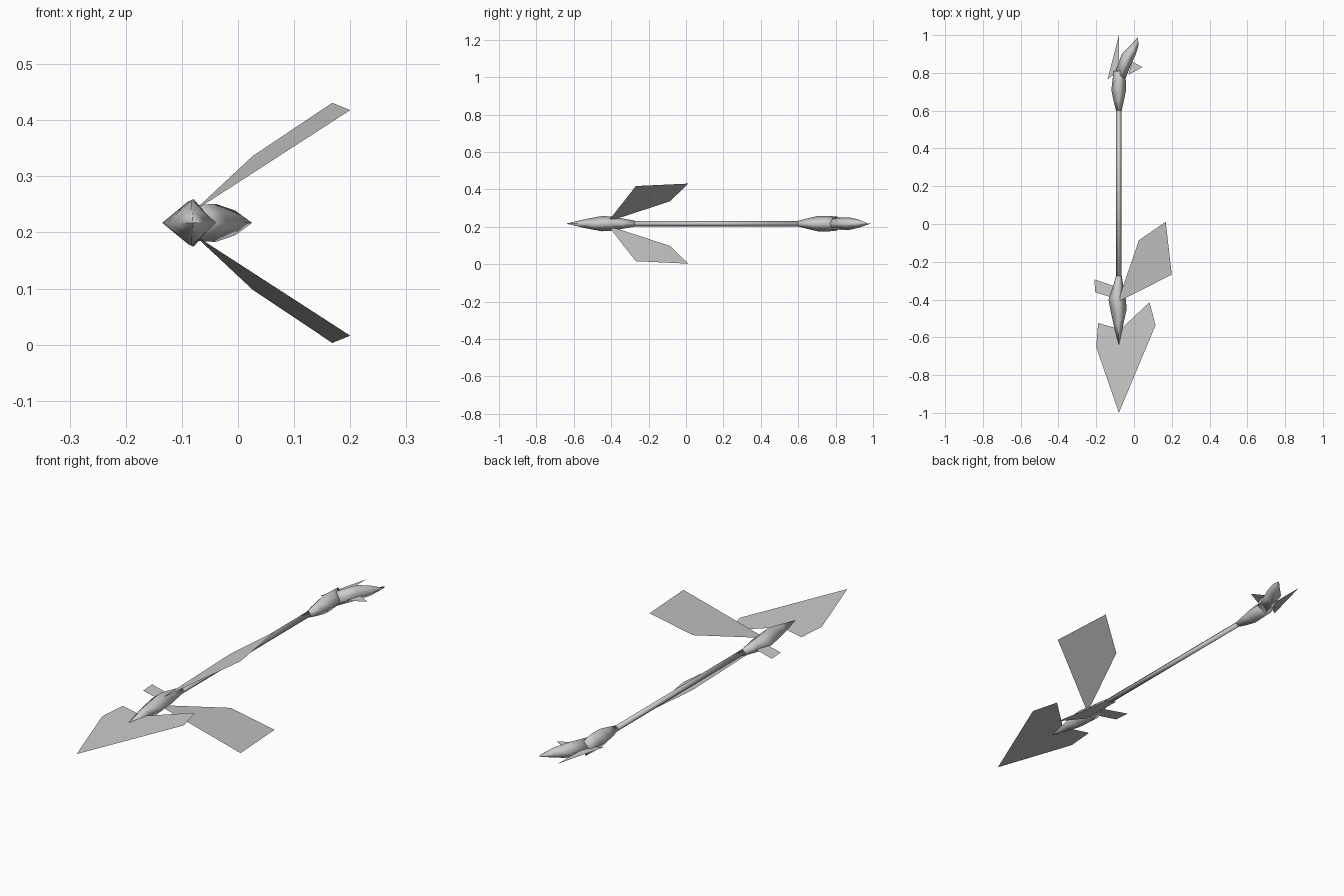
import bpy
from mathutils import Vector

cube = bpy.data.objects.get("Cube")
if cube:
    bpy.data.objects.remove(cube, do_unlink=True)

AX, AZ = -0.08, 0.217  # long axis of the weapon

steel = bpy.data.materials.new("grey_steel")
steel.use_nodes = True
GREY = (0.6, 0.6, 0.6, 1)
steel.diffuse_color = GREY
steel.node_tree.nodes["Principled BSDF"].inputs["Base Color"].default_value = GREY


def add(name, verts, faces, smooth=False):
    mesh = bpy.data.meshes.new(name)
    mesh.from_pydata(verts, [], faces)
    mesh.materials.append(steel)
    mesh.polygons.foreach_set("use_smooth", [smooth] * len(mesh.polygons))
    mesh.update()
    obj = bpy.data.objects.new(name, mesh)
    bpy.context.collection.objects.link(obj)
    return obj


def loft(name, stations):
    """Diamond sections: right point, left point (x, y) and half height."""
    verts, faces = [], []
    for xa, ya, xb, yb, h in stations:
        a, b = Vector((xa, ya, AZ)), Vector((xb, yb, AZ))
        mid, up = (a + b) / 2, Vector((0, 0, h))
        verts += [a, mid + up, b, mid - up]
    for s in range(0, len(verts) - 4, 4):
        for i in range(4):
            j = (i + 1) % 4
            faces.append((s + i, s + 4 + i, s + 4 + j, s + j))
    last = len(verts) - 4
    faces += [(0, 1, 2, 3), (last + 3, last + 2, last + 1, last)]
    return add(name, verts, faces, True)


def spindle(name, rings):
    return loft(name, [(AX - l, y, AX + r, y, h) for y, l, r, h in rings])


def plate(name, outline):
    """Paper-thin horizontal blade in the middle plane."""
    return add(name, [(x, y, AZ) for x, y in outline], [range(len(outline))])


# Handle and the two swollen ends
spindle("shaft", [(-0.3, .014, .014, .015), (0.62, .014, .014, .015)])
spindle("front_head", [(-0.637, .001, .001, .001), (-0.53, .029, .024, .026),
                       (-0.45, .046, .041, .041), (-0.40, .055, .037, .038),
                       (-0.34, .034, .026, .028), (-0.275, .015, .015, .016)])
spindle("rear_bulb", [(0.6, .015, .015, .015), (0.66, .03, .028, .031),
                      (0.71, .04, .038, .042), (0.76, .034, .037, .042),
                      (0.81, .028, .024, .037)])

# Curved claw at the rear
loft("rear_claw", [(-.1, .80, -.045, .77, .032), (-.065, .90, -.015, .845, .034),
                   (-.02, .945, .01, .9, .022), (.02, .988, .025, .95, .002)])

# Flat blades
plate("front_blade", [(AX, -1), (.114, -.536), (.082, -.414), (-.06, -.547),
                      (AX, -.555), (-.19, -.525), (-.2, -.652)])
plate("side_fin", [(-.21, -.293), (-.205, -.362), (AX, -.4), (AX, -.337)])
plate("rear_spike", [(-.14, .766), (AX, .81), (AX, 1)])
plate("rear_thorn", [(-.03, .79), (.045, .83), (-.01, .86)])

# Pair of swept wings, mirrored about the middle plane
wing = [(AX, -.41, .02), (.2, -.268, .201), (.168, .012, .214),
        (.026, -.086, .119), (-.07, -.365, .028)]
for side, sign in (("upper", 1), ("lower", -1)):
    add(side + "_wing", [(x, y, AZ + sign * z) for x, y, z in wing],
        [(0, 1, 3, 4), (1, 2, 3)], True)
